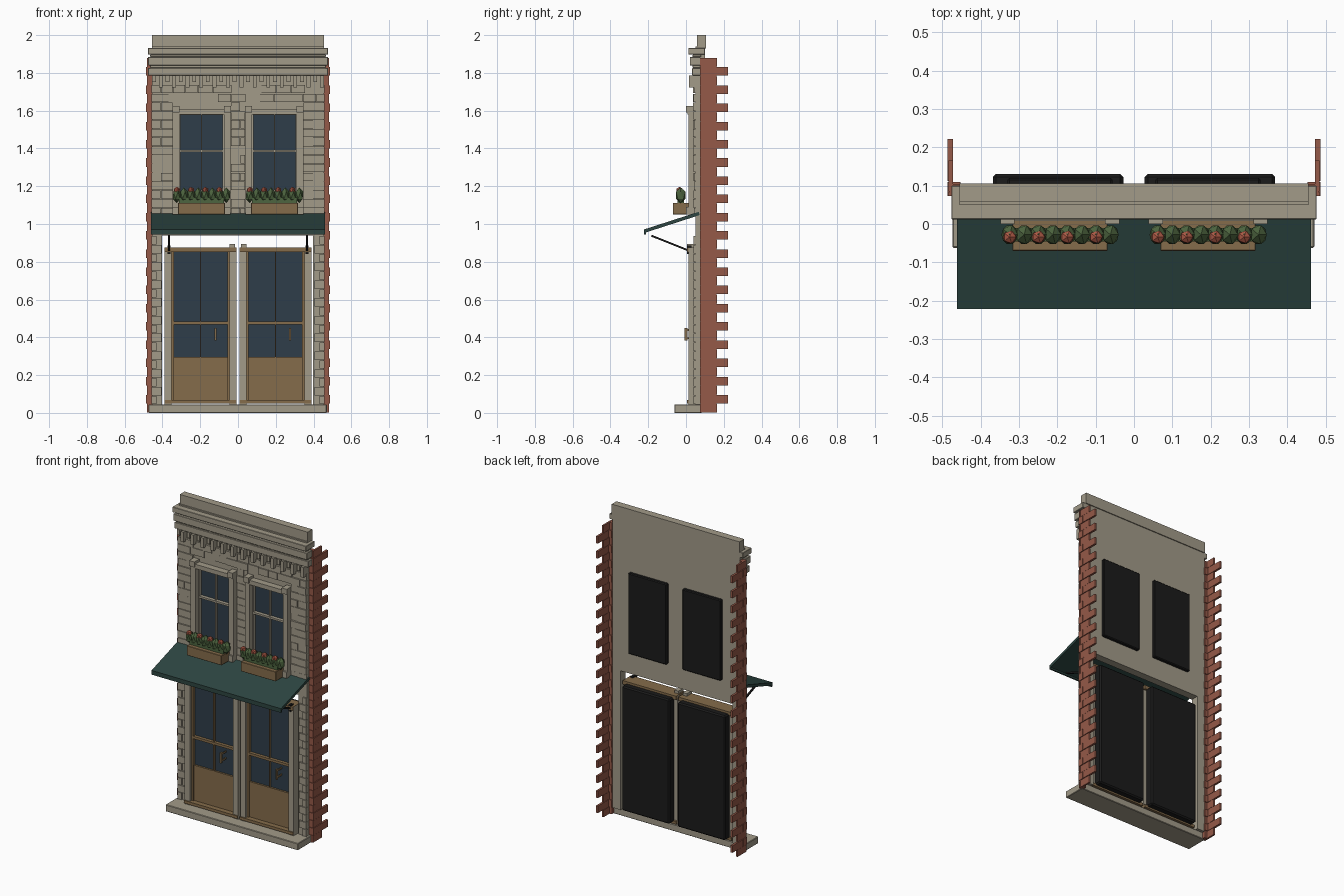
import bpy, bmesh, math, random
from mathutils import Matrix, Vector

random.seed(4)
if "Cube" in bpy.data.objects:
    bpy.data.objects.remove(bpy.data.objects["Cube"])


def material(name, r, g, b):
    m = bpy.data.materials.new(name)
    m.use_nodes = True
    m.diffuse_color = (r, g, b, 1)
    bsdf = next(n for n in m.node_tree.nodes if n.type == 'BSDF_PRINCIPLED')
    bsdf.inputs["Base Color"].default_value = (r, g, b, 1)
    return m


STONE = material("grey stone", 0.36, 0.325, 0.25)
BRICK = material("red brick", 0.30, 0.10, 0.065)
WOOD = material("brown wood", 0.235, 0.15, 0.07)
GLASS = material("dark glass", 0.028, 0.048, 0.068)
AWNING = material("green canvas", 0.026, 0.06, 0.053)
BLACK = material("black", 0.011, 0.011, 0.011)
LEAF = material("leaf green", 0.075, 0.13, 0.05)
FLOWER = material("flower red", 0.42, 0.10, 0.06)


def add_box(bm, x0, x1, y0, y1, z0, z1):
    size = Matrix.Diagonal((x1 - x0, y1 - y0, z1 - z0, 1))
    mid = Matrix.Translation(((x0 + x1) / 2, (y0 + y1) / 2, (z0 + z1) / 2))
    bmesh.ops.create_cube(bm, size=1, matrix=mid @ size)


def finish(name, bm, mat, bevel=0):
    mesh = bpy.data.meshes.new(name)
    bm.to_mesh(mesh)
    bm.free()
    mesh.materials.append(mat)
    ob = bpy.data.objects.new(name, mesh)
    bpy.context.collection.objects.link(ob)
    if bevel:
        mod = ob.modifiers.new("bevel", 'BEVEL')
        mod.width, mod.segments = bevel, 1
    return ob


def boxes(name, mat, *items, bevel=0):
    bm = bmesh.new()
    for item in items:
        add_box(bm, *item)
    return finish(name, bm, mat, bevel)


# Front step
boxes("front_step", STONE, (-.473, .47, -.062, .085, 0, .044), bevel=.003)

# Upper wall as strips around two window openings
boxes("upper_wall", STONE,
      (-.455, .455, .05, .10, .94, 1.09), (-.455, .455, .05, .10, 1.578, 1.94),
      (-.455, -.31, .05, .10, 1.09, 1.578), (-.075, .075, .05, .10, 1.09, 1.578),
      (.31, .455, .05, .10, 1.09, 1.578))
boxes("lower_piers", STONE,
      (-.455, -.402, .05, .10, .044, .94), (.396, .455, .05, .10, .044, .94))

# Parapet and stepped cornice
boxes("parapet", STONE, (-.455, .455, .058, .106, 1.93, 2.0))
boxes("cornice", STONE,
      (-.476, .476, .012, .10, 1.897, 1.932), (-.465, .465, .035, .08, 1.884, 1.897),
      (-.476, .476, .02, .075, 1.84, 1.884), (-.465, .465, .035, .075, 1.826, 1.84),
      (-.476, .476, .033, .075, 1.786, 1.826), bevel=.002)

# Corbels below the cornice, alternately long and short
bm = bmesh.new()
COUNT = 26
for i in range(COUNT):
    x = -.445 + i * .89 / (COUNT - 1)
    low = 1.722 if i % 2 else 1.752
    add_box(bm, x - .01, x + .01, .016 if i % 2 else .028, .055, low, 1.787)
finish("corbels", bm, STONE)

# Stone courses on the upper facade, skipping the windows
bm = bmesh.new()
ROW = .0465
for r in range(15):
    z = 1.04 + r * ROW
    spans = [(-.458, .458)]
    if z < 1.60:
        spans = [(-.458, -.347), (-.038, .038), (.347, .458)]
    for a, b in spans:
        x = a
        first = .09 if r % 2 else .05
        while x < b - .004:
            end = x + (first if x == a else random.uniform(.06, .1))
            if b - end < .025:
                end = b
            add_box(bm, x + .001, end - .001, random.uniform(.036, .044), .055,
                    z + .0015, z + ROW - .0015)
            x = end
finish("wall_stones", bm, STONE)

# Quoins on the lower piers
bm = bmesh.new()
for r in range(19):
    z = .046 + r * .047
    inner = .405 if r % 2 else .432
    for s in (-1, 1):
        xs = sorted((s * .458, s * inner))
        add_box(bm, *xs, .04, .055, z, z + .044)
finish("pier_quoins", bm, STONE)

# Brick side returns with toothed rear ends
bm = bmesh.new()
ROW = 1.88 / 39
for r in range(39):
    z0, z1 = r * ROW + .0015, (r + 1) * ROW - .0015
    joint, end = (.112, .222) if r % 2 else (.085, .165)
    for s in (-1, 1):
        outer = .486 if r % 2 else .483
        add_box(bm, *sorted((s * .452, s * outer)), .073, joint - .002, z0, z1)
        add_box(bm, *sorted((s * .472, s * outer)), joint, end, z0, z1)
finish("side_bricks", bm, BRICK)
boxes("brick_backing", BRICK, (-.481, -.455, .077, .104, .002, 1.878),
      (.455, .481, .077, .104, .002, 1.878),
      (-.481, -.474, .10, .162, .002, 1.878), (.474, .481, .10, .162, .002, 1.878))


def window(cx, side):
    def span(a, b, *rest):
        return (cx + a, cx + b, *rest)
    boxes(side + "_window_surround", STONE,
          span(-.153, -.118, .012, .06, 1.06, 1.595),
          span(.118, .153, .012, .06, 1.06, 1.595),
          span(-.153, .153, .008, .06, 1.58, 1.608),
          span(-.155, -.118, .0, .05, 1.59, 1.625),
          span(.118, .155, .0, .05, 1.59, 1.625),
          span(-.153, .153, .0, .06, 1.05, 1.09))
    boxes(side + "_window_bars", STONE,
          span(-.118, .118, .04, .065, 1.38, 1.392),
          span(-.003, .003, .045, .065, 1.09, 1.58),
          span(-.118, -.112, .04, .065, 1.09, 1.58),
          span(.112, .118, .04, .065, 1.09, 1.58))
    boxes(side + "_window_glass", GLASS, span(-.118, .118, .062, .075, 1.09, 1.58))
    boxes(side + "_window_backing", BLACK,
          span(-.137, .137, .09, .12, 1.075, 1.595), bevel=.005)
    # Planter with a row of faceted shrubs and blooms
    boxes(side + "_planter", WOOD, span(-.124, .124, -.07, .02, 1.05, 1.112), bevel=.002)
    leaves, blooms = bmesh.new(), bmesh.new()
    for i in range(8):
        x = cx - .131 + i * .0375
        shape = Matrix.Translation((x, -.028, 1.152)) @ Matrix.Diagonal((.024, .029, .042, 1))
        bmesh.ops.create_icosphere(leaves, subdivisions=1, radius=1, matrix=shape)
        if i % 2 == 0:
            bmesh.ops.create_icosphere(blooms, subdivisions=1, radius=.019,
                                       matrix=Matrix.Translation((x, -.034, 1.178)))
    add_box(leaves, cx - .12, cx + .12, -.045, -.01, 1.108, 1.14)
    finish(side + "_shrubs", leaves, LEAF)
    finish(side + "_blooms", blooms, FLOWER)


def door(cx, side):
    def span(a, b, *rest):
        return (cx + a, cx + b, *rest)
    boxes(side + "_door_posts", STONE,
          span(-.19, -.154, .012, .075, .044, .875),
          span(.154, .19, .012, .075, .044, .875),
          span(.154, .182, .004, .055, .87, .893) if cx < 0
          else span(-.182, -.154, .004, .055, .87, .893))
    boxes(side + "_door_frame", WOOD,
          span(-.19, .19, .004, .09, .852, .876), span(-.19, .19, .005, .09, .05, .068),
          span(-.154, -.142, .03, .07, .068, .852), span(.142, .154, .03, .07, .068, .852),
          span(-.142, .142, .03, .07, .468, .484), span(-.003, .003, .035, .07, .295, .852))
    boxes(side + "_door_panel", WOOD, span(-.142, .142, .038, .07, .068, .295))
    boxes(side + "_door_glass", GLASS, span(-.142, .142, .05, .07, .295, .852))
    boxes(side + "_door_handle", WOOD,
          span(.073, .083, -.008, .008, .383, .45),
          span(.075, .081, .0, .055, .39, .40), span(.075, .081, .0, .055, .433, .443))
    boxes(side + "_door_backing", BLACK, span(-.17, .17, .075, .13, .06, .862), bevel=.008)


for cx, side in ((-.193, "right"), (.193, "left")):
    window(cx, side)
    door(cx * 1.026, side)


def beam(name, mat, start, end, width, thick):
    a, b = Vector(start), Vector(end)
    ob = boxes(name, mat, (-width / 2, width / 2, -(b - a).length / 2,
                           (b - a).length / 2, -thick / 2, thick / 2))
    ob.location = (a + b) / 2
    ob.rotation_euler.x = math.atan2(b.z - a.z, b.y - a.y)
    return ob


# Sloping awning with its front lip and support rods
beam("awning", AWNING, (0, -.218, .963), (0, .07, 1.056), .922, .018)
boxes("awning_lip", AWNING, (-.461, .461, -.222, -.212, .945, .972))
for s, side in ((-1, "right"), (1, "left")):
    beam(side + "_awning_rod", BLACK, (s * .365, -.183, .938), (s * .365, .03, .853), .01, .01)
    boxes(side + "_rod_bracket", BLACK,
          (s * .365 - .008, s * .365 + .008, .004, .03, .842, .885))
